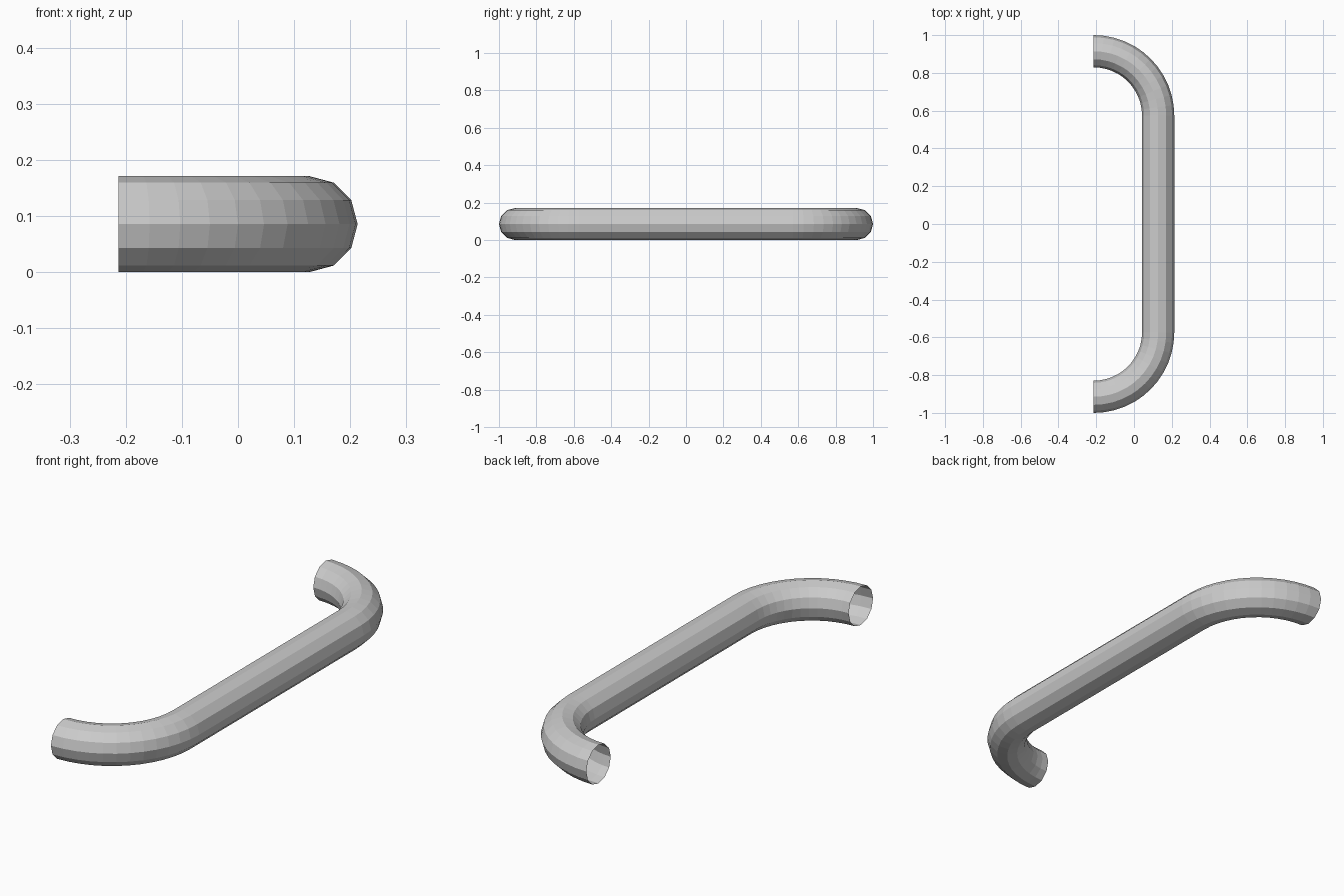
import bpy, bmesh
from math import sin, cos, pi

if "Cube" in bpy.data.objects:
    bpy.data.objects.remove(bpy.data.objects["Cube"])

SIDES = 12       # tube cross-section
STEPS = 12       # segments per quarter bend
R = 0.0853       # tube radius
BEND = 0.3413    # bend radius along the centreline
X0 = -0.2133     # open ends
YC = 1.0 - R - BEND

bm = bmesh.new()


def ring(t, yc):
    """Cross-section at bend angle t about the bend centre (X0, yc)."""
    verts = []
    for i in range(SIDES):
        a = 2 * pi * i / SIDES
        d = BEND + R * cos(a)
        verts.append(bm.verts.new((X0 + d * sin(t), yc + d * cos(t), R + R * sin(a))))
    return verts


# Two quarter bends, joined by the straight grip
rings = [ring(pi / 2 * i / STEPS, YC) for i in range(STEPS + 1)]
rings += [ring(pi / 2 * (1 + i / STEPS), -YC) for i in range(STEPS + 1)]

# Skin the rings into an open-ended tube
for r0, r1 in zip(rings, rings[1:]):
    for i in range(SIDES):
        j = (i + 1) % SIDES
        bm.faces.new((r0[i], r0[j], r1[j], r1[i]))

mesh = bpy.data.meshes.new("handle_bar")
bm.to_mesh(mesh)
bm.free()
bpy.context.collection.objects.link(bpy.data.objects.new("handle_bar", mesh))
